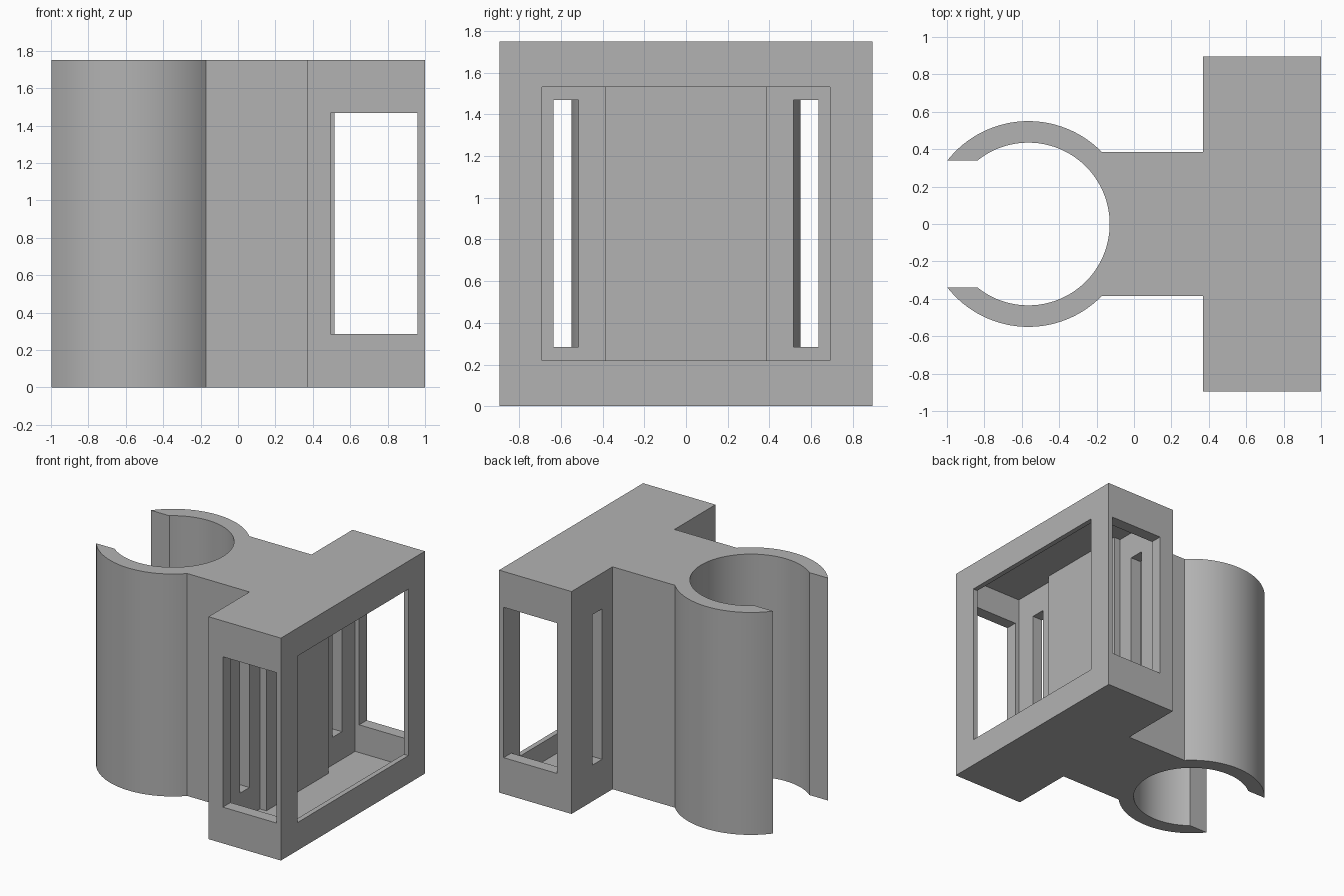
import bpy, bmesh, math

cube = bpy.data.objects.get("Cube")
if cube:
    bpy.data.objects.remove(cube, do_unlink=True)

HEIGHT = 1.75
CX, R_OUT, R_IN = -0.565, 0.55, 0.435     # clip ring
JAW, NECK, SIDE = 0.34, 0.385, 0.895      # half widths
BACK = 0.37                               # rear of the housing

grey = bpy.data.materials.new("grey plastic")
grey.use_nodes = True
colour = (0.45, 0.45, 0.45, 1)
grey.diffuse_color = colour
grey.node_tree.nodes["Principled BSDF"].inputs["Base Color"].default_value = colour


def prism(name, outline, z0, z1):
    """Extrude a closed xy outline from z0 to z1."""
    bm = bmesh.new()
    face = bm.faces.new([bm.verts.new((x, y, z0)) for x, y in outline])
    ext = bmesh.ops.extrude_face_region(bm, geom=[face])
    for v in ext["geom"]:
        if isinstance(v, bmesh.types.BMVert):
            v.co.z = z1
    bmesh.ops.recalc_face_normals(bm, faces=bm.faces)
    mesh = bpy.data.meshes.new(name)
    bm.to_mesh(mesh)
    bm.free()
    mesh.materials.append(grey)
    obj = bpy.data.objects.new(name, mesh)
    bpy.context.collection.objects.link(obj)
    return obj


def rect(x0, x1, y0, y1):
    return [(x0, y0), (x1, y0), (x1, y1), (x0, y1)]


def arc(r, a0, a1, n):
    return [(CX + r * math.cos(a0 + (a1 - a0) * i / n),
             r * math.sin(a0 + (a1 - a0) * i / n)) for i in range(n + 1)]


def mirrored(half):
    return half + [(x, -y) for x, y in reversed(half)]


# Clip ring, neck and housing share one outline
jaw_out = math.pi - math.asin(JAW / R_OUT)
jaw_in = math.pi - math.asin(JAW / R_IN)
half = arc(R_OUT, jaw_out, math.asin(NECK / R_OUT), 40)
half += [(BACK, NECK), (BACK, SIDE), (1, SIDE)]
outline = mirrored(half) + arc(R_IN, -jaw_in, jaw_in, 96)
body = prism("clip_holder_body", outline, 0, HEIGHT)

# Cavity with a raised centre pad, front opening, side windows, strap slots
cavity = mirrored([(0.96, 0.80), (0.46, 0.80), (0.46, NECK), (0.517, NECK)])
cutters = [
    prism("cavity_cutter", cavity, 0.067, HEIGHT - 0.067),
    prism("opening_cutter", rect(0.9, 1.1, -0.69, 0.69), 0.22, 1.53),
]
for s in (-1, 1):
    cutters.append(prism("window_cutter", rect(0.495, 0.96, s * 0.7, s * 1.0), 0.285, 1.468))
    cutters.append(prism("slot_cutter", rect(0.3, 0.5, s * 0.515, s * 0.635), 0.285, 1.468))

bpy.ops.object.select_all(action="DESELECT")
bpy.context.view_layer.objects.active = body
body.select_set(True)
for cutter in cutters:
    cutter.hide_render = True
    mod = body.modifiers.new("cut", "BOOLEAN")
    mod.operation = "DIFFERENCE"
    mod.solver = "EXACT"
    mod.object = cutter
    bpy.ops.object.modifier_apply(modifier=mod.name)
    bpy.data.objects.remove(cutter, do_unlink=True)

bpy.ops.object.shade_smooth_by_angle(angle=math.radians(25))
